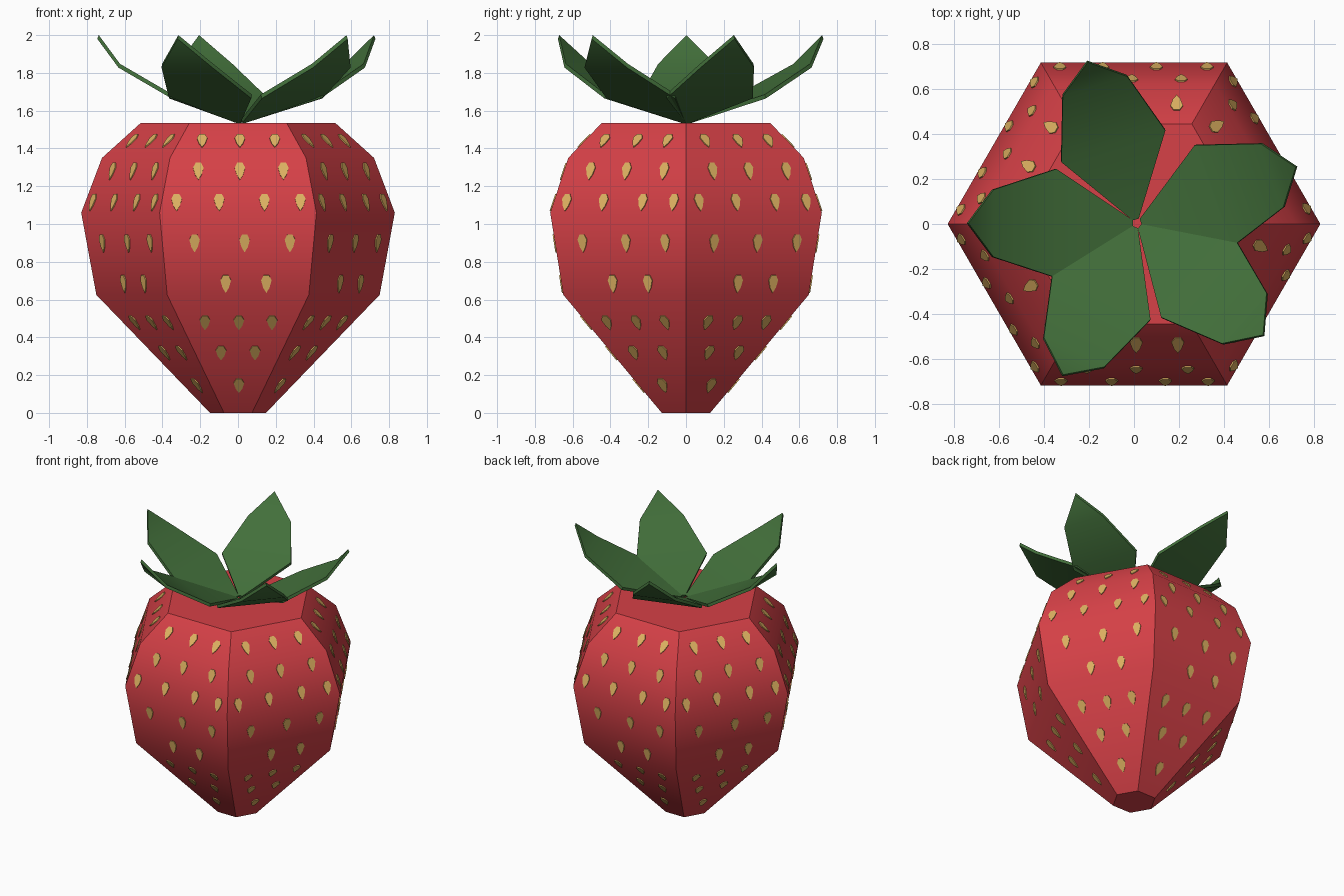
import bpy, bmesh, math
from mathutils import Vector

if "Cube" in bpy.data.objects:
    bpy.data.objects.remove(bpy.data.objects["Cube"])


def material(name, rgb):
    m = bpy.data.materials.new(name)
    m.diffuse_color = (*rgb, 1)
    m.use_nodes = True
    m.node_tree.nodes["Principled BSDF"].inputs["Base Color"].default_value = m.diffuse_color
    return m


RED = material("berry red", (0.67, 0.052, 0.063))
GREEN = material("leaf green", (0.055, 0.16, 0.043))
GOLD = material("seed gold", (0.73, 0.44, 0.12))


def finish(bm, name, mat, angle=None):
    bmesh.ops.recalc_face_normals(bm, faces=bm.faces)
    me = bpy.data.meshes.new(name)
    bm.to_mesh(me)
    bm.free()
    me.materials.append(mat)
    ob = bpy.data.objects.new(name, me)
    bpy.context.collection.objects.link(ob)
    if angle:
        bpy.ops.object.select_all(action='DESELECT')
        ob.select_set(True)
        bpy.context.view_layer.objects.active = ob
        bpy.ops.object.shade_smooth_by_angle(angle=math.radians(angle))
    return ob


# Six-sided berry body: (corner radius, height)
PROFILE = [(0.148, 0), (0.75, 0.625), (0.83, 1.06), (0.72, 1.35), (0.515, 1.535)]
bm = bmesh.new()
rings = [[bm.verts.new((r * math.cos(math.radians(60 * k)),
                        r * math.sin(math.radians(60 * k)), z)) for k in range(6)]
         for r, z in PROFILE]
for a, b in zip(rings, rings[1:]):
    for k in range(6):
        j = (k + 1) % 6
        bm.faces.new((a[k], a[j], b[j], b[k]))
bm.faces.new(rings[0][::-1])
bm.faces.new(rings[-1])
finish(bm, "berry_body", RED, 36)

# Seeds: rows of thin plates lying on each of the six sides
ROWS = [(1.44, (-0.19, 0.01, 0.195)), (1.28, (-0.21, 0.01, 0.24)),
        (1.115, (-0.325, -0.10, 0.14, 0.33)), (0.90, (-0.23, 0.035, 0.275)),
        (0.685, (-0.065, 0.15)), (0.48, (-0.175, 0.005, 0.18)),
        (0.32, (-0.09, 0.09)), (0.147, (0.005,))]
SHAPE = [(0, -0.05), (0.017, -0.022), (0.028, 0.018), (0.014, 0.045),
         (-0.014, 0.045), (-0.028, 0.018), (-0.017, -0.022)]


def side_at(z):
    """Distance of the side's centre line and its slope direction at height z."""
    c = math.cos(math.radians(30))
    for (r0, z0), (r1, z1) in zip(PROFILE, PROFILE[1:]):
        if z <= z1:
            t = (z - z0) / (z1 - z0)
            return c * (r0 + t * (r1 - r0)), Vector((c * (r1 - r0), z1 - z0)).normalized()


bm = bmesh.new()
for k in range(6):
    a = math.radians(30 + 60 * k)
    out = Vector((math.cos(a), math.sin(a), 0))
    across = Vector((-math.sin(a), math.cos(a), 0))
    up = Vector((0, 0, 1))
    for z, offsets in ROWS:
        dist, s = side_at(z)
        along = out * s.x + up * s.y
        normal = out * s.y - up * s.x
        for u in offsets:
            centre = out * dist + across * u + up * z
            low, high = [[bm.verts.new(centre + across * x + along * y + normal * h)
                          for x, y in SHAPE] for h in (-0.003, 0.006)]
            bm.faces.new(high)
            bm.faces.new(low[::-1])
            for i in range(len(SHAPE)):
                j = (i + 1) % len(SHAPE)
                bm.faces.new((low[i], low[j], high[j], high[i]))
finish(bm, "seeds", GOLD)

# Leaf crown: rows of (distance along leaf, half width, height)
LEAF = [(0.018, 0.014, 1.556), (0.358, 0.242, 1.685), (0.638, 0.15, 1.848)]
TIP = (0.75, 0, 2.0)
THICK = 0.02


def leaf(number, degrees):
    bm = bmesh.new()
    a = math.radians(degrees)
    d = Vector((math.cos(a), math.sin(a), 0))
    p = Vector((-d.y, d.x, 0))

    def vert(r, w, z, drop):
        # underside is offset roughly square to the leaf slope
        return bm.verts.new(Vector((0.013, 0.003, z - drop)) + d * (r + drop * 0.4) + p * w)

    layers = []
    for drop in (0, THICK):
        left = [vert(r, w, z, drop) for r, w, z in LEAF]
        right = [vert(r, -w, z, drop) for r, w, z in LEAF]
        tip = vert(*TIP, drop)
        for i in range(2):
            bm.faces.new((left[i], right[i], right[i + 1], left[i + 1]))
        bm.faces.new((left[2], right[2], tip))
        layers.append(right + [tip] + left[::-1])
    top, under = layers
    for i in range(len(top)):
        j = (i + 1) % len(top)
        bm.faces.new((top[i], top[j], under[j], under[i]))
    finish(bm, f"leaf_{number}", GREEN, 35)


for n, deg in enumerate((19.5, 107, 180, 244, 318.5), 1):
    leaf(n, deg)
